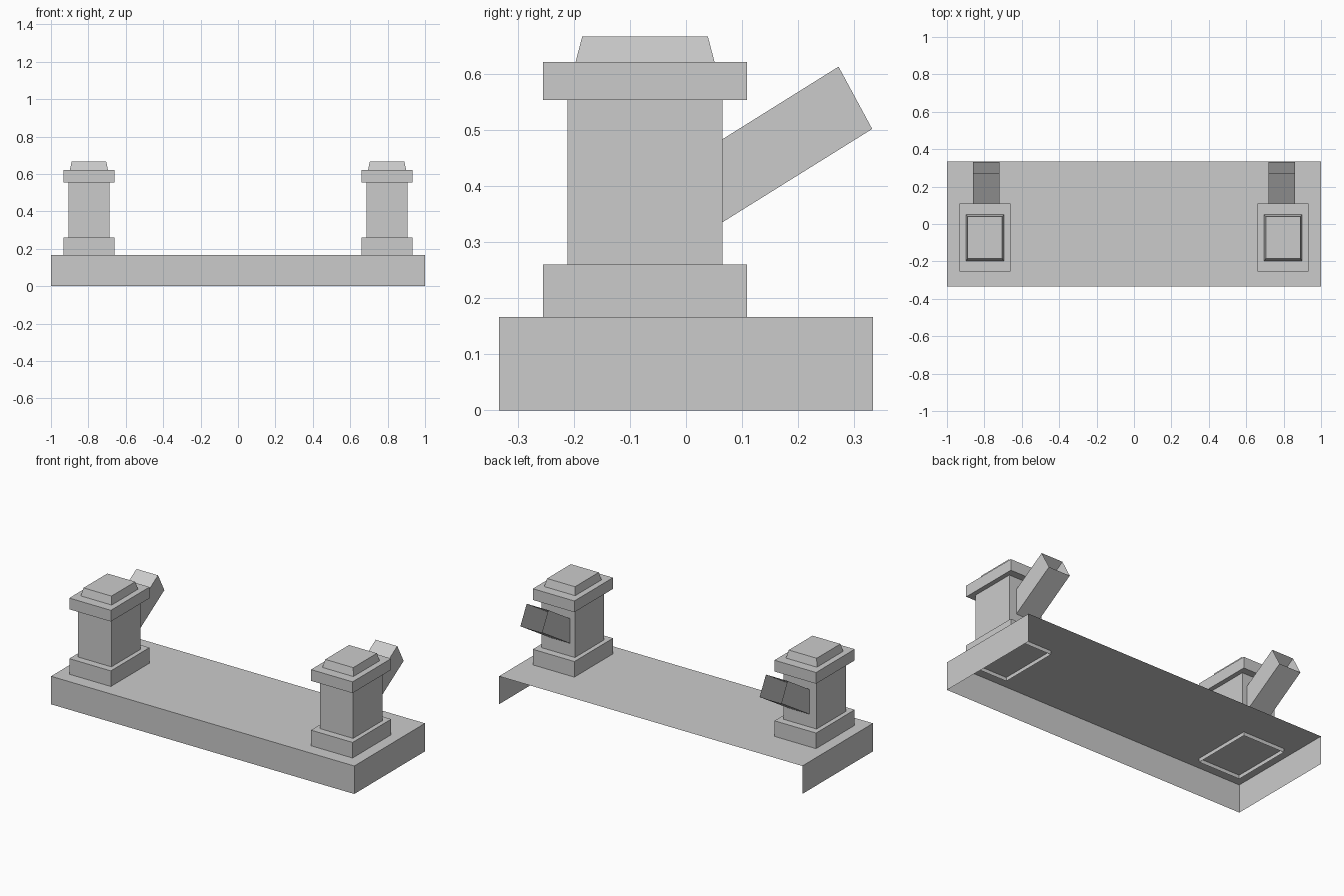
import bpy
import bmesh

cube = bpy.data.objects.get("Cube")
if cube:
    bpy.data.objects.remove(cube, do_unlink=True)

stone = bpy.data.materials.new("light_grey_stone")
stone.use_nodes = True
GREY = (0.6, 0.6, 0.6, 1)
stone.diffuse_color = GREY
stone.node_tree.nodes["Principled BSDF"].inputs["Base Color"].default_value = GREY


def make(name, bm):
    mesh = bpy.data.meshes.new(name)
    bm.to_mesh(mesh)
    bm.free()
    mesh.materials.append(stone)
    obj = bpy.data.objects.new(name, mesh)
    bpy.context.collection.objects.link(obj)
    return obj


def block(name, cx, cy, low, high, open_dirs=()):
    """Block between two levels (half_x, half_y, z); faces toward open_dirs are left out."""
    bm = bmesh.new()
    bmesh.ops.create_cube(bm, size=2)
    for v in bm.verts:
        hx, hy, z = high if v.co.z > 0 else low
        v.co = (cx + v.co.x * hx, cy + v.co.y * hy, z)
    bm.normal_update()
    gone = [f for f in bm.faces
            if any(f.normal[axis] * sign > 0.9 for axis, sign in open_dirs)]
    bmesh.ops.delete(bm, geom=gone, context="FACES")
    return make(name, bm)


def tube(name, cx, half, profile):
    """Square tube from a side profile (y, z), open at both ends."""
    bm = bmesh.new()
    sides = [[bm.verts.new((cx + s * half, y, z)) for y, z in profile] for s in (-1, 1)]
    for ring in sides:
        bm.faces.new(ring)
    for a, b in ((0, 1), (2, 3)):
        bm.faces.new((sides[0][a], sides[0][b], sides[1][b], sides[1][a]))
    bmesh.ops.recalc_face_normals(bm, faces=bm.faces)
    # Open shells need their outward direction checked on the upper wall
    bm.normal_update()
    if max(bm.faces, key=lambda f: f.calc_center_median().z).normal.z < 0:
        bmesh.ops.reverse_faces(bm, faces=bm.faces)
    return make(name, bm)


# Base slab, open underneath and at the back
BASE_TOP = 0.167
block("base", 0, 0, (1, 0.333, 0), (1, 0.333, BASE_TOP), [(2, -1), (1, 1)])

# Two pillars, each with a slanted tube behind
PY = -0.073
for side, s in (("right", -1), ("left", 1)):
    px = s * 0.797
    block(side + "_plinth", px, PY, (0.137, 0.182, 0.145), (0.137, 0.182, 0.26), [(2, -1)])
    block(side + "_shaft", px, PY, (0.11, 0.138, 0.26), (0.11, 0.138, 0.554))
    block(side + "_cap", px, PY, (0.137, 0.182, 0.554), (0.137, 0.182, 0.621))
    block(side + "_cap_top", px, PY, (0.102, 0.124, 0.621), (0.092, 0.112, 0.667))
    tube(side + "_slanted_tube", s * 0.789, 0.071,
         [(0.064, 0.483), (0.272, 0.613), (0.332, 0.502), (0.064, 0.335)])
